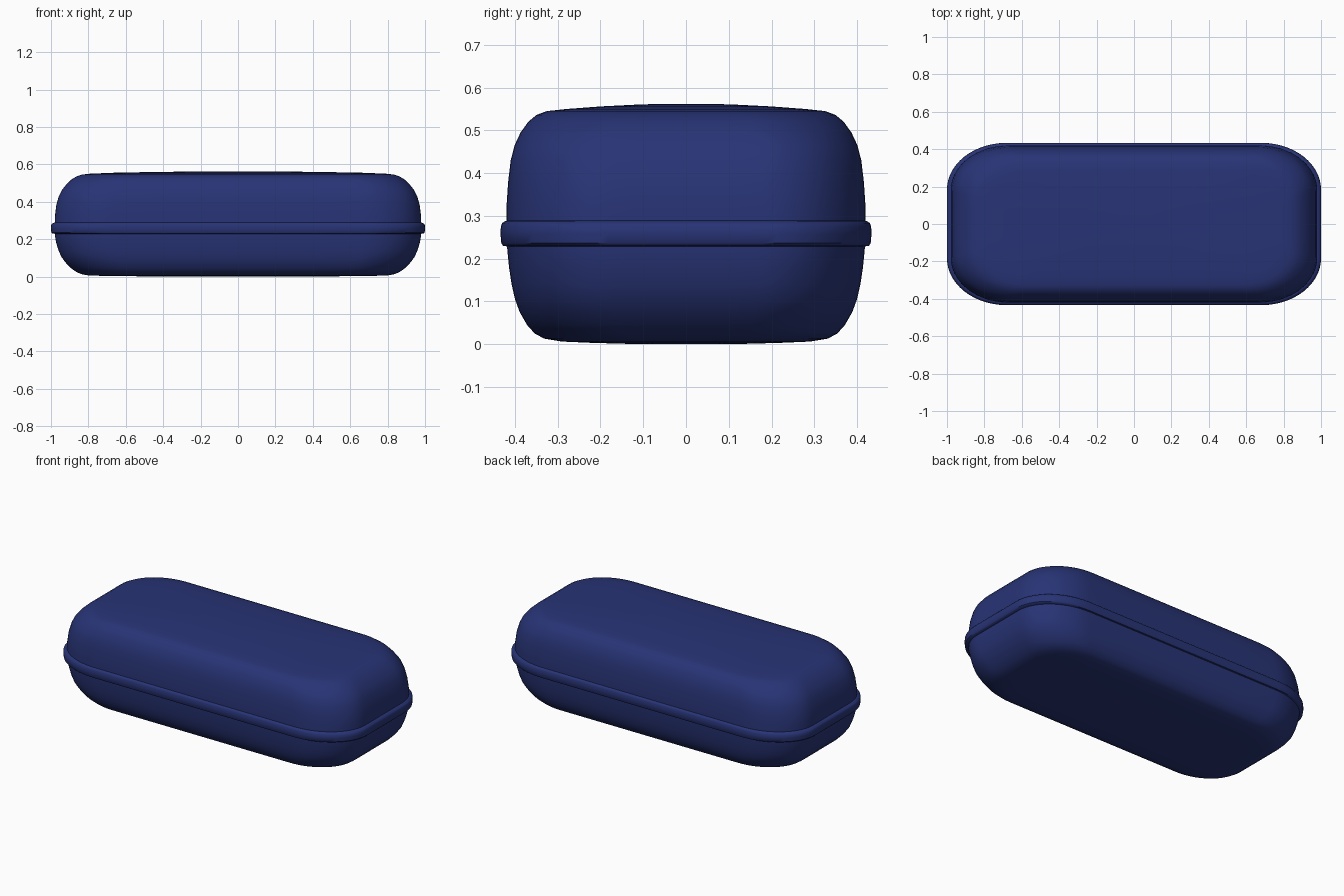
import bpy, bmesh, math
from mathutils import Vector

navy = bpy.data.materials.new("navy blue")
navy.diffuse_color = (0.021, 0.034, 0.180, 1)

CORNER = 14   # segments per rounded corner
SIDE = 6      # segments per straight side
MIDDLE = Vector((0, 0, 0.27))


def outline(hx, hy, rx, ry):
    """Rounded rectangle with elliptical corners, counter-clockwise."""
    signs = [(1, 1), (-1, 1), (-1, -1), (1, -1)]
    corners = []
    for k, (sx, sy) in enumerate(signs):
        angles = [math.pi / 2 * (k + i / CORNER) for i in range(CORNER + 1)]
        corners.append([(sx * (hx - rx) + rx * math.cos(a),
                         sy * (hy - ry) + ry * math.sin(a)) for a in angles])
    pts = []
    for k in range(4):
        pts += corners[k]
        (x0, y0), (x1, y1) = corners[k][-1], corners[(k + 1) % 4][0]
        for i in range(1, SIDE):
            t = i / SIDE
            pts.append((x0 + (x1 - x0) * t, y0 + (y1 - y0) * t))
    return pts


def loft(name, rings, cap=None, closed=False):
    """Skin rings of (z, half x, half y, corner rx, corner ry)."""
    bm = bmesh.new()
    loops = [[bm.verts.new((x, y, z)) for x, y in outline(hx, hy, rx, ry)]
             for z, hx, hy, rx, ry in rings]
    pairs = list(zip(loops, loops[1:]))
    if closed:
        pairs.append((loops[-1], loops[0]))
    n = len(loops[0])
    for a, b in pairs:
        for i in range(n):
            j = (i + 1) % n
            bm.faces.new((a[i], a[j], b[j], b[i]))
    if cap is not None:
        c = bm.verts.new((0, 0, cap))
        for i in range(n):
            bm.faces.new((loops[-1][i], loops[-1][(i + 1) % n], c))
    bmesh.ops.recalc_face_normals(bm, faces=bm.faces[:])
    # make sure open shells face outwards
    bm.normal_update()
    facing = sum(f.normal.dot(f.calc_center_median() - MIDDLE) * f.calc_area()
                 for f in bm.faces)
    if facing < 0:
        bmesh.ops.reverse_faces(bm, faces=bm.faces[:])
    me = bpy.data.meshes.new(name)
    bm.to_mesh(me)
    bm.free()
    me.materials.append(navy)
    ob = bpy.data.objects.new(name, me)
    bpy.context.collection.objects.link(ob)
    bpy.ops.object.select_all(action='DESELECT')
    bpy.context.view_layer.objects.active = ob
    ob.select_set(True)
    bpy.ops.object.shade_smooth_by_angle(angle=math.radians(40))
    return ob


# lower shell: from the seam down to the flat bottom
loft("case_base", [
    (0.257, 0.980, 0.420, 0.31, 0.24),
    (0.220, 0.979, 0.418, 0.31, 0.24),
    (0.180, 0.972, 0.414, 0.31, 0.24),
    (0.140, 0.960, 0.408, 0.30, 0.24),
    (0.105, 0.944, 0.400, 0.30, 0.23),
    (0.075, 0.922, 0.389, 0.29, 0.23),
    (0.045, 0.893, 0.372, 0.28, 0.22),
    (0.025, 0.865, 0.354, 0.27, 0.21),
    (0.013, 0.838, 0.332, 0.26, 0.20),
    (0.006, 0.800, 0.290, 0.24, 0.18),
    (0.003, 0.700, 0.220, 0.20, 0.14),
    (0.000, 0.350, 0.110, 0.10, 0.07),
], cap=0.0)

# upper shell: from the seam up to the gently domed top
loft("case_lid", [
    (0.257, 0.980, 0.420, 0.31, 0.24),
    (0.320, 0.979, 0.420, 0.31, 0.24),
    (0.380, 0.972, 0.416, 0.31, 0.24),
    (0.430, 0.958, 0.410, 0.30, 0.24),
    (0.465, 0.940, 0.401, 0.30, 0.23),
    (0.495, 0.916, 0.387, 0.29, 0.23),
    (0.520, 0.889, 0.369, 0.28, 0.22),
    (0.536, 0.862, 0.350, 0.27, 0.21),
    (0.545, 0.835, 0.326, 0.26, 0.20),
    (0.550, 0.790, 0.280, 0.24, 0.18),
    (0.556, 0.640, 0.200, 0.18, 0.13),
    (0.561, 0.300, 0.100, 0.10, 0.07),
], cap=0.562)

# raised band around the seam: crisp lower lip, softer upper edge
loft("seam_band", [
    (0.228, 0.972, 0.414, 0.31, 0.24),
    (0.230, 0.992, 0.428, 0.32, 0.25),
    (0.236, 0.998, 0.432, 0.32, 0.25),
    (0.258, 1.000, 0.434, 0.32, 0.25),
    (0.276, 0.999, 0.433, 0.32, 0.25),
    (0.283, 0.994, 0.430, 0.32, 0.25),
    (0.288, 0.984, 0.423, 0.31, 0.24),
    (0.290, 0.972, 0.414, 0.31, 0.24),
], closed=True)
